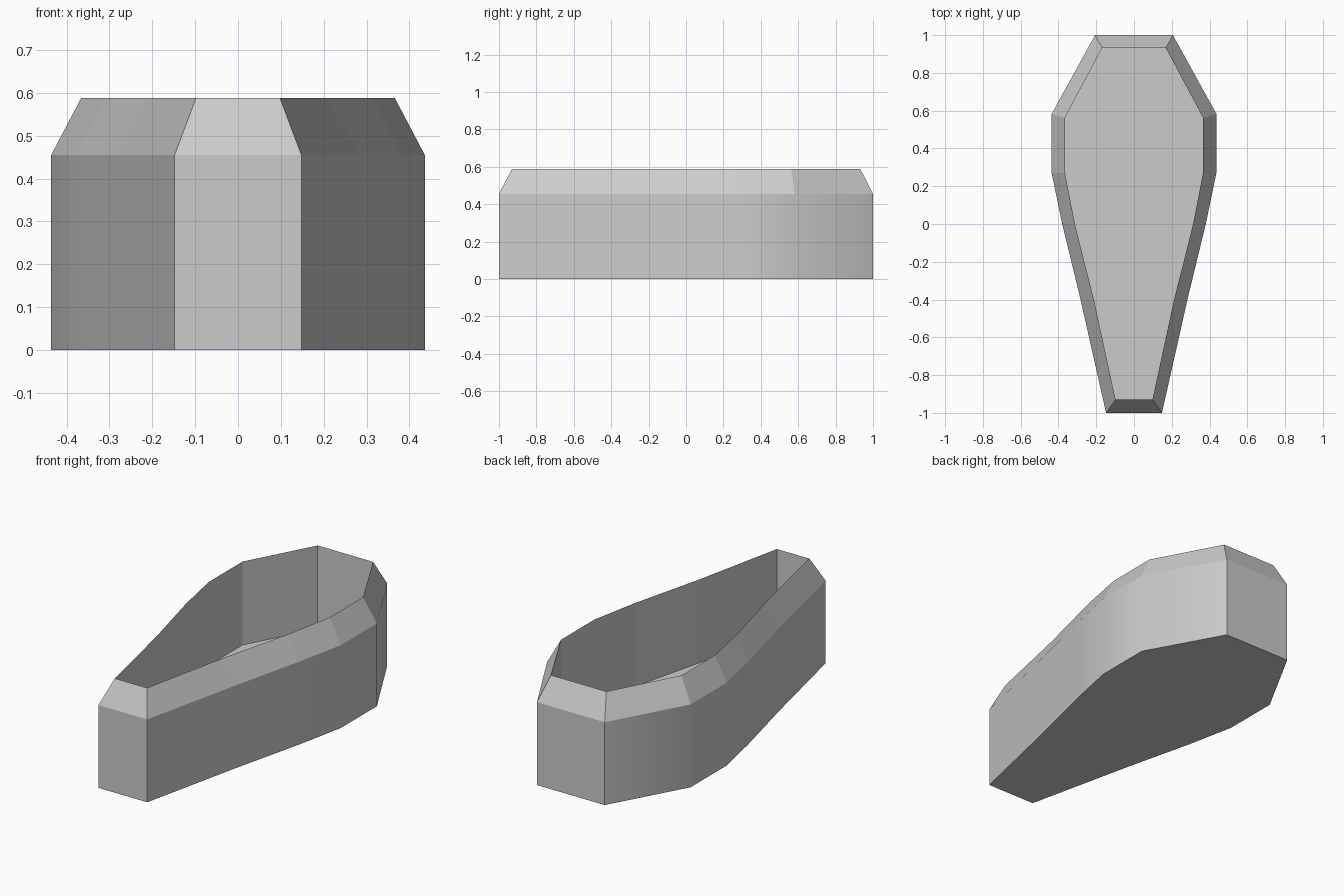
import bpy, bmesh

if "Cube" in bpy.data.objects:
    bpy.data.objects.remove(bpy.data.objects["Cube"])

# Right-hand half outlines, head to foot
OUTER = [(0.206, 1.0), (0.436, 0.583), (0.436, 0.27), (0.38, 0.0), (0.283, -0.4), (0.148, -1.0)]
INNER = [(0.168, 0.932), (0.366, 0.562), (0.366, 0.272), (0.313, 0.0), (0.21, -0.41), (0.098, -0.93)]
SHOULDER, TOP, FLOOR = 0.455, 0.588, 0.13


def ring(bm, half, z):
    # Mirror a half outline into a closed counter-clockwise loop
    pts = [(-x, y) for x, y in half] + [(x, y) for x, y in reversed(half)]
    return [bm.verts.new((x, y, z)) for x, y in pts]


def bridge(bm, low, high):
    n = len(low)
    return [bm.faces.new((low[i], low[(i + 1) % n], high[(i + 1) % n], high[i])) for i in range(n)]


bm = bmesh.new()
base = ring(bm, OUTER, 0)
shoulder = ring(bm, OUTER, SHOULDER)
rim = ring(bm, INNER, TOP)
floor = ring(bm, INNER, FLOOR)

# Outer walls are smooth, with sharp corners at head and foot
for f in bridge(bm, base, shoulder):
    f.smooth = True
bridge(bm, shoulder, rim)      # sloping rim
bridge(bm, rim, floor)         # inner walls
bm.faces.new(floor)            # inside floor
bm.faces.new(base[::-1])       # underside
bmesh.ops.recalc_face_normals(bm, faces=bm.faces[:])
for e in bm.edges:
    flat = any(not f.smooth for f in e.link_faces)
    e.smooth = not flat and e.calc_face_angle(0) < 0.6

mesh = bpy.data.meshes.new("open_coffin")
bm.to_mesh(mesh)
bm.free()
bpy.context.collection.objects.link(bpy.data.objects.new("open_coffin", mesh))
